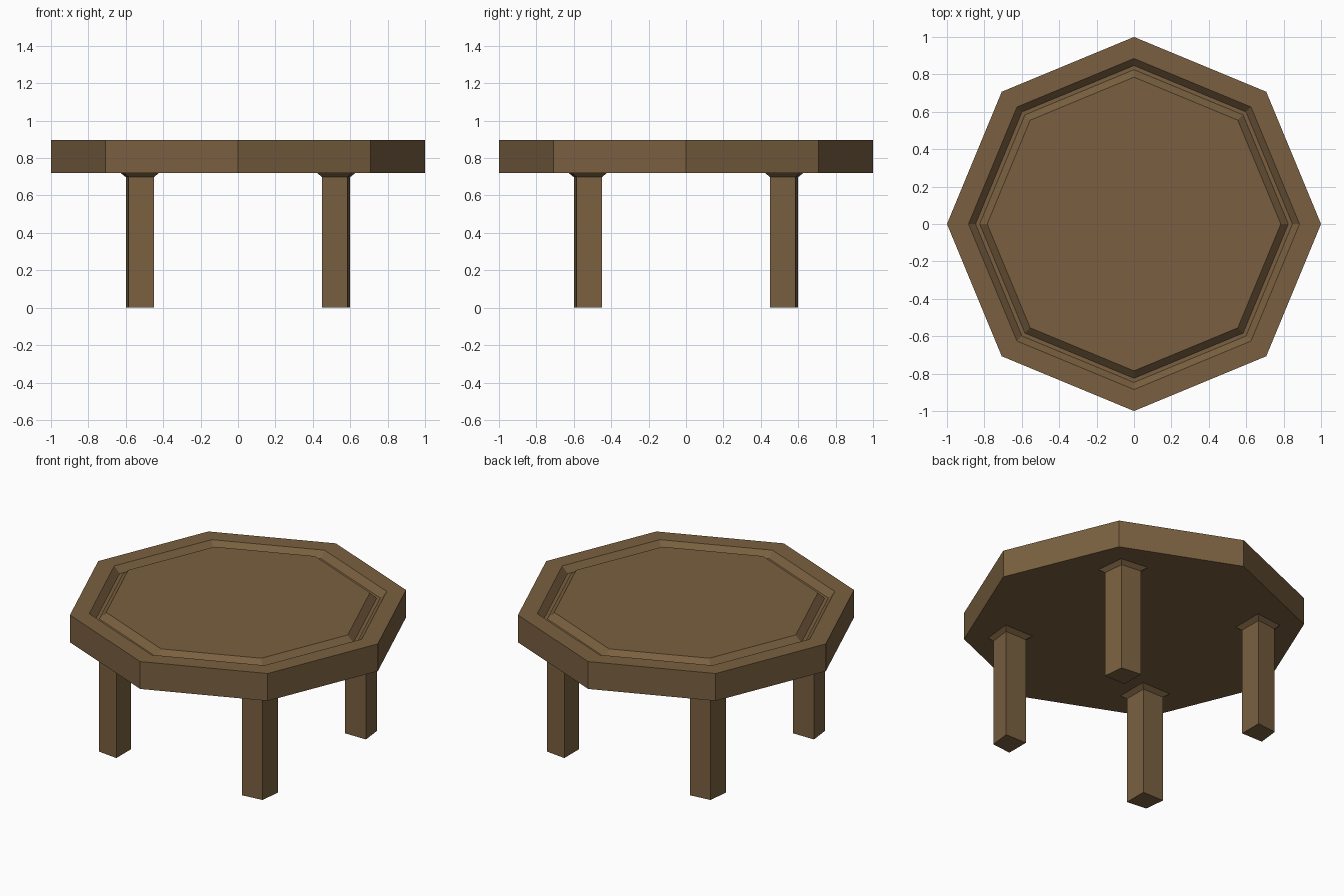
import bpy, bmesh, math

if "Cube" in bpy.data.objects:
    bpy.data.objects.remove(bpy.data.objects["Cube"])

wood = bpy.data.materials.new("brown wood")
wood.diffuse_color = (0.195, 0.118, 0.052, 1)
wood.use_nodes = True
wood.node_tree.nodes["Principled BSDF"].inputs["Base Color"].default_value = wood.diffuse_color


def loft(name, rings):
    """Closed solid through a list of matching vertex rings, capped at both ends."""
    bm = bmesh.new()
    loops = [[bm.verts.new(p) for p in ring] for ring in rings]
    n = len(loops[0])
    for a, b in zip(loops, loops[1:]):
        for i in range(n):
            j = (i + 1) % n
            bm.faces.new((a[i], a[j], b[j], b[i]))
    bm.faces.new(loops[0][::-1])
    bm.faces.new(loops[-1])
    bmesh.ops.recalc_face_normals(bm, faces=bm.faces)
    mesh = bpy.data.meshes.new(name)
    bm.to_mesh(mesh)
    bm.free()
    mesh.materials.append(wood)
    obj = bpy.data.objects.new(name, mesh)
    bpy.context.collection.objects.link(obj)
    return obj


def octagon(r, z):
    return [(r * math.cos(i * math.pi / 4), r * math.sin(i * math.pi / 4), z)
            for i in range(8)]


# Octagonal top: outer side, rim, sloped groove, raised centre panel
BOTTOM, TOP, GROOVE = 0.72, 0.897, 0.857
profile = [(1, BOTTOM), (1, TOP), (0.885, TOP), (0.847, GROOVE),
           (0.825, GROOVE), (0.785, TOP)]
loft("table_top", [octagon(r, z) for r, z in profile])

# Legs: square with a slightly pulled-in outer corner, flared under the top
CENTRE = 0.525
section = [(-0.075, -0.075), (0.075, -0.075), (0.06, 0.06), (-0.075, 0.075)]


def leg_ring(sx, sy, scale, z):
    return [(sx * (CENTRE + u * scale), sy * (CENTRE + v * scale), z)
            for u, v in section]


for sy, depth in ((-1, "front"), (1, "back")):
    for sx, side in ((-1, "left"), (1, "right")):
        loft(f"{depth}_{side}_leg", [leg_ring(sx, sy, s, z) for s, z in
                                     ((1, 0), (1, 0.698), (1.37, BOTTOM))])
